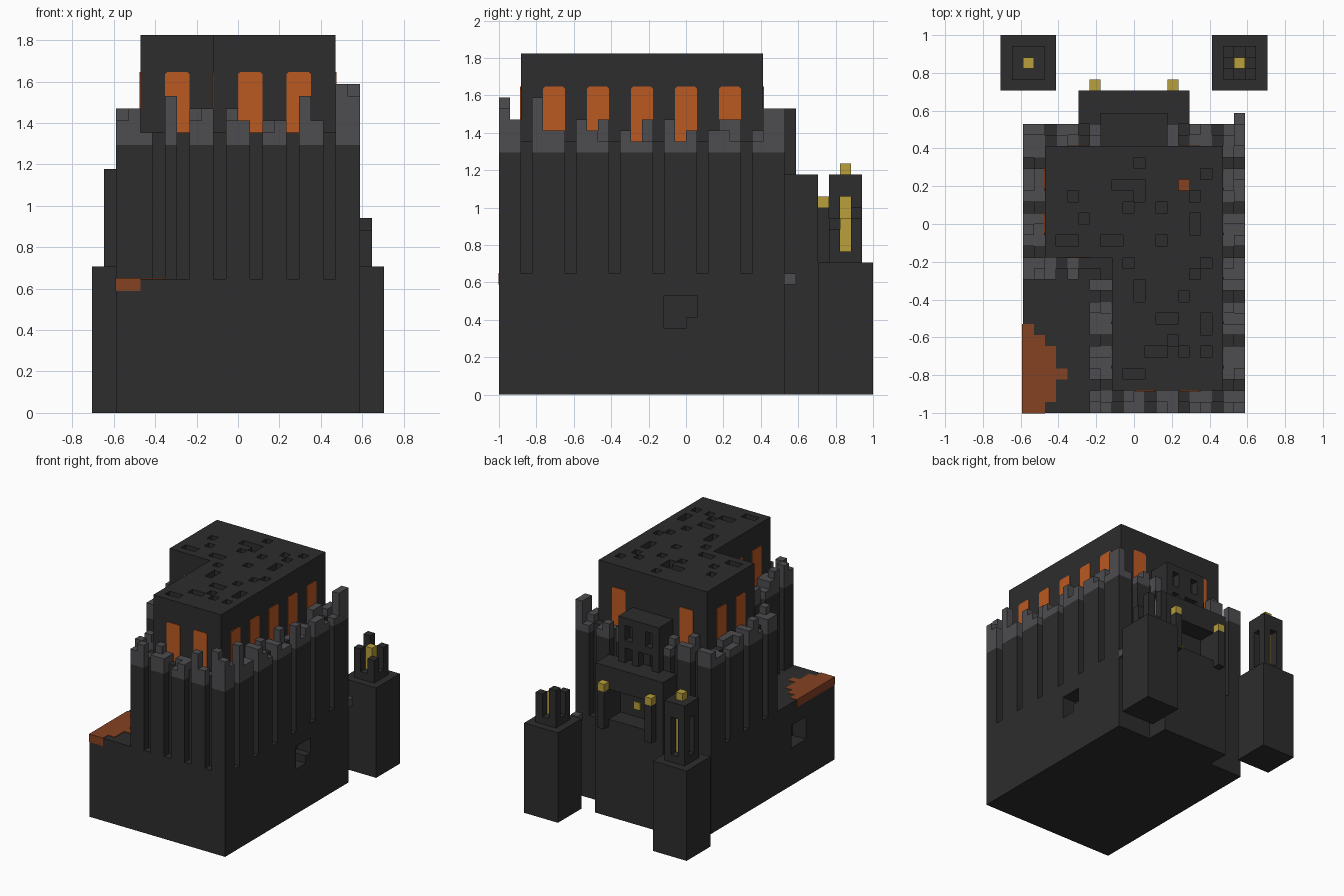
import bpy, bmesh, random
from mathutils import Vector

random.seed(4)
U = 1 / 17  # one block

cube = bpy.data.objects.get("Cube")
if cube:
    bpy.data.objects.remove(cube, do_unlink=True)


def material(name, rgb):
    m = bpy.data.materials.new(name)
    m.use_nodes = True
    col = (*rgb, 1)
    m.diffuse_color = col
    m.node_tree.nodes["Principled BSDF"].inputs["Base Color"].default_value = col
    return m


STONE = material("dark stone", (0.026, 0.026, 0.026))
GREY = material("grey stone", (0.075, 0.075, 0.082))
GLOW = material("orange window", (0.50, 0.10, 0.016))
RUST = material("rust", (0.235, 0.054, 0.016))
GOLD = material("gold", (0.48, 0.35, 0.045))


def finish(name, bm, mat):
    bmesh.ops.recalc_face_normals(bm, faces=bm.faces)
    mesh = bpy.data.meshes.new(name)
    bm.to_mesh(mesh)
    bm.free()
    mesh.materials.append(mat)
    ob = bpy.data.objects.new(name, mesh)
    bpy.context.scene.collection.objects.link(ob)
    return ob


def boxes(name, mat, items):
    """One object from (x0, x1, y0, y1, z0, z1) boxes in block units."""
    bm = bmesh.new()
    for b in items:
        vs = bmesh.ops.create_cube(bm, size=1)["verts"]
        for v in vs:
            v.co = Vector([(b[2 * i] if v.co[i] < 0 else b[2 * i + 1]) * U for i in range(3)])
    return finish(name, bm, mat)


def prism(name, mat, pts, z0, z1):
    """Vertical prism over a plan polygon."""
    bm = bmesh.new()
    f = bm.faces.new([bm.verts.new((x * U, y * U, z0 * U)) for x, y in pts])
    top = bmesh.ops.extrude_face_region(bm, geom=[f])["geom"]
    for v in top:
        if isinstance(v, bmesh.types.BMVert):
            v.co.z = z1 * U
    return finish(name, bm, mat)


def carve(ob, items):
    """Cut boxes out of an object."""
    cutter = boxes("cutter", STONE, items)
    cutter.hide_render = True
    mod = ob.modifiers.new("cut", "BOOLEAN")
    mod.operation, mod.solver, mod.object = "DIFFERENCE", "EXACT", cutter
    mod.use_self = True
    graph = bpy.context.evaluated_depsgraph_get()
    mesh = bpy.data.meshes.new_from_object(ob.evaluated_get(graph))
    ob.modifiers.clear()
    ob.data = mesh
    bpy.data.objects.remove(cutter, do_unlink=True)


def outline(d):
    """Plan of the upper castle, inset by d."""
    return [(-4 + d, -17 + d), (10 - d, -17 + d), (10 - d, 9 - d),
            (-10 + d, 9 - d), (-10 + d, -5 + d), (-4 + d, -5 + d)]


# Base with broken holes in both flanks
base = boxes("base", STONE, [(-10, 10, -17, 9, 0, 11)])
carve(base, [(8, 11, -2, 0, 6, 9), (8, 11, -0.5, 1, 7, 9), (-11, -8, -11, -8, 5, 8)])

# Recessed wall and inner keep with a pitted roof
prism("inner_wall", STONE, outline(1), 11, 22)
keep = prism("keep", STONE, outline(2), 22, 31)
pits = [(-2, 3, 3, 1), (0, 2, 1, 1.5), (0, 5, 1, 1), (6, 4, 1, 1), (4, 3, 1, 1), (-6, 2, 1, 1),
        (-1, 1, 1, 1), (2, 1, 1, 1), (5, -1, 1, 2), (5, 2, 1, 1), (-5, 0, 1, 1), (-7, -2, 2, 1),
        (-3, -2, 2, 1), (2, -2, 1, 1), (-1, -4, 1, 1), (6, -4, 1, 1), (5, -5, 1, 1),
        (0, -7, 1, 2), (4, -7, 1, 1), (2, -9, 2, 1), (6, -10, 1, 2), (3, -11, 1, 1),
        (1, -12, 2, 1), (4, -12, 1, 1), (6, -12, 1, 1), (-1, -14, 2, 1)]
carve(keep, [(x, x + w, y, y + h, 30, 32) for x, y, w, h in pits])
boxes("rust_pit", RUST, [(4, 5, 3, 4, 30, 30.1)])

# Buttress runs along each facade
side = [(-17, -15), (-14, -11), (-10, -7), (-6, -3), (-2, 1), (2, 5), (6, 9)]
front = [(-4, -2), (-1, 1), (2, 4), (5, 7), (8, 10)]
back = [(-10, -8), (-7, -5)] + front
buttresses, ridge = [], set()


def facade(axis, edge, inward, runs):
    lo, hi = sorted((edge, edge + inward))
    deep = (edge, edge + 1) if inward > 0 else (edge - 1, edge - 2)
    for a, b in runs:
        buttresses.append((a, b, lo, hi, 11, 22) if axis == "x" else (lo, hi, a, b, 11, 22))
        for t in range(a, b):
            for e in deep:
                ridge.add((t, e) if axis == "x" else (e, t))


facade("x", -17, 1, front)
facade("x", 9, -1, back)
facade("x", -5, 1, [(-10, -7), (-6, -5)])
facade("y", 10, -1, side)
facade("y", -10, 1, [(-5, -3)] + side[4:])
facade("y", -4, 1, side[:3] + [(-6, -5)])
boxes("buttresses", STONE, buttresses)


# Ragged grey battlements, with dark stone behind the grooves
def inside(x, y, d):
    a = -10 + d <= x < 10 - d and -5 + d <= y < 9 - d
    b = -4 + d <= x < 10 - d and -17 + d <= y < 9 - d
    return a or b


tall = {(9, -17): 26, (8, -17): 27, (9, -16): 25, (-10, -5): 24, (-9, -5): 25, (-6, -5): 26,
        (-3, -17): 25, (5, -17): 26, (9, -14): 27, (9, 8): 26, (9, 7): 26, (-10, 8): 24}
merlons, gaps = [], []
for x in range(-10, 10):
    for y in range(-17, 9):
        if not inside(x, y, 0) or inside(x, y, 2) or (y >= 7 and -3 <= x < 3):
            continue
        if (x, y) in ridge:
            h = tall.get((x, y), random.choice([23, 23, 24, 24, 24, 25]))
            merlons.append((x, x + 1, y, y + 1, 22, h))
        elif inside(x, y, 1):
            gaps.append((x, x + 1, y, y + 1, 22, 23))
boxes("battlements", GREY, merlons)
boxes("groove_sills", STONE, gaps)


# Glowing windows as thin plates with clipped top corners
def window(axis, face, out, a):
    c = 0.2
    prof = [(a, 23), (a + 2, 23), (a + 2, 28 - c), (a + 2 - c, 28), (a + c, 28), (a, 28 - c)]
    bm = bmesh.new()
    rings = []
    for d in (face - out * 0.05, face + out * 0.08):
        rings.append([bm.verts.new(Vector((t, d, z) if axis == "x" else (d, t, z)) * U)
                      for t, z in prof])
        bm.faces.new(rings[-1])
    for i in range(len(prof)):
        j = (i + 1) % len(prof)
        bm.faces.new((rings[0][i], rings[0][j], rings[1][j], rings[1][i]))
    finish("window", bm, GLOW)


for y in (-13, -9, -5, -1, 3):
    window("y", 8, 1, y)
    window("y", -2 if y < -5 else -8, -1, y) if y != -5 else None
for x in (0, 4):
    window("x", -15, -1, x)
window("x", -3, -1, -6)
for x in (-6, 4):
    window("x", 7, 1, x)

# Rust patch over the terrace corner
p = 0.06
widths = [2, 3, 3, 4, 3, 3, 2, 1]
boxes("rust_patch", RUST, [(-10 - p, -10 + w, -17 + i - (p if i == 0 else 0), -16 + i, 10, 11 + p)
                           for i, w in enumerate(widths)])

# Gatehouse with recess, lanterns and overhanging chamber
gate = boxes("gatehouse", STONE, [(-5, 5, 9, 12, 0, 20)])
carve(gate, [(-3, 3, 9.5, 13, 13, 17)])
boxes("lantern_posts", STONE, [(s, s + 1, 12, 13, 12, 17) for s in (-4, 3)])
boxes("lanterns", GOLD, [(s, s + 1, 12, 13, 17, 18) for s in (-4, 3)])
boxes("gate_lamp", GOLD, [(0, 1, 9.5, 9.65, 14, 15)])
chamber = boxes("chamber", STONE, [(-3, 3, 7, 10, 22, 26)])
carve(chamber, [(s, s + 1, 9, 11, 23, 25) for s in (-2, 1)])
boxes("chamber_brackets", STONE, [(s, s + 1, 9, 10, 20, 22) for s in (-3, 0, 2)])
boxes("loose_block", GREY, [(9, 10, 9, 10, 10, 11)])

# Rear towers: one whole, one ruined
boxes("tower_bases", STONE, [(s, s + 5, 12, 17, 0, 12) for s in (-12, 7)])
boxes("tower_floors", STONE, [(s, s + 3, 13, 16, 12, 13) for s in (-11, 8)])
boxes("whole_tower_posts", STONE, [(x, x + 1, y, y + 1, 13, 18) for x in (-11, -9) for y in (13, 15)])
boxes("whole_tower_cap", STONE, [(-11, -8, 13, 16, 18, 20)])
boxes("ruined_tower_posts", STONE, [(x, x + 1, y, y + 1, 13, h) for x, y, h in
                                    ((8, 13, 16), (10, 13, 15), (10, 15, 16), (8, 15, 17))])
boxes("tower_lights", GOLD, [(-10, -9, 14, 15, 13, 18), (-10, -9, 14, 15, 20, 21),
                             (9, 10, 14, 15, 13, 16)])
